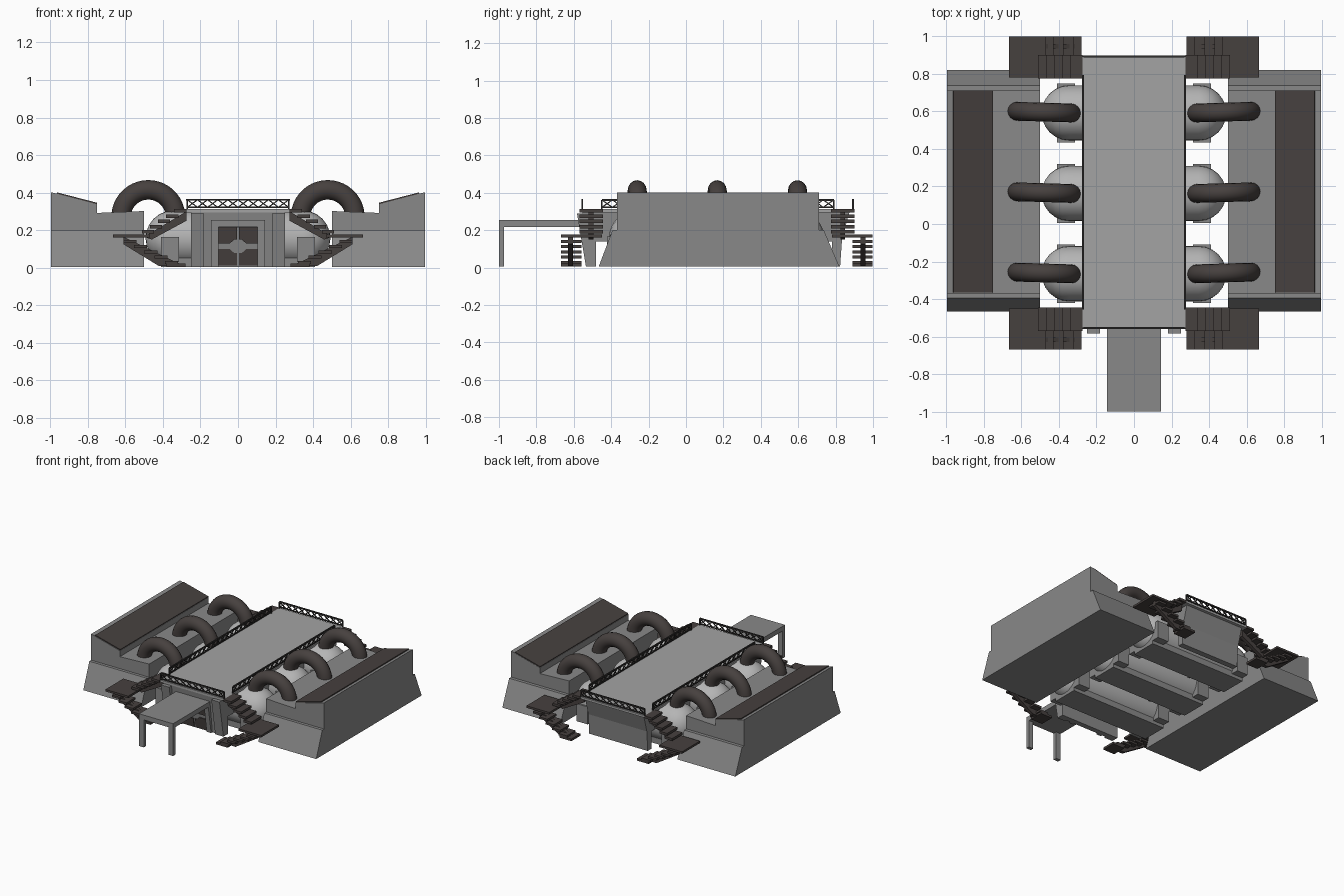
import bpy, bmesh, math
from mathutils import Vector, Matrix

if "Cube" in bpy.data.objects:
    bpy.data.objects.remove(bpy.data.objects["Cube"])

def material(name, r, g, b):
    m = bpy.data.materials.new(name)
    m.diffuse_color = (r, g, b, 1)
    m.use_nodes = True
    m.node_tree.nodes["Principled BSDF"].inputs["Base Color"].default_value = m.diffuse_color
    return m

WALL = material("wall grey", .25, .25, .25)
ROOF = material("roof light grey", .37, .37, .37)
TANK = material("tank pale grey", .46, .46, .46)
DARK = material("dark brown metal", .062, .052, .049)
RAIL = material("rail black", .03, .028, .027)
MIDY = .165  # front and back stairs mirror about this line

def finish(bm, name, mat, smooth=False):
    bmesh.ops.recalc_face_normals(bm, faces=bm.faces)
    me = bpy.data.meshes.new(name)
    bm.to_mesh(me)
    bm.free()
    ob = bpy.data.objects.new(name, me)
    bpy.context.collection.objects.link(ob)
    me.materials.append(mat)
    if smooth:
        bpy.context.view_layer.objects.active = ob
        ob.select_set(True)
        bpy.ops.object.shade_smooth_by_angle(angle=math.radians(35))
        ob.select_set(False)
    return ob

def loft(bm, rings, closed=False):
    """Skin equal-length rings of points and cap both ends."""
    vs = [[bm.verts.new(p) for p in r] for r in rings]
    n = len(vs[0])
    for a, b in zip(vs, vs[1:]):
        for i in range(n):
            bm.faces.new((a[i], a[(i + 1) % n], b[(i + 1) % n], b[i]))
    bm.faces.new(vs[0])
    bm.faces.new(vs[-1][::-1])

def box(bm, x0, x1, y0, y1, z0, z1):
    loft(bm, [[(x0, y0, z), (x1, y0, z), (x1, y1, z), (x0, y1, z)] for z in (z0, z1)])

def prism_y(bm, xz, y0, y1):
    loft(bm, [[(x, y, z) for x, z in xz] for y in (y0, y1)])

def prism_x(bm, yz, x0, x1):
    loft(bm, [[(x, y, z) for y, z in yz] for x in (x0, x1)])

def bar(bm, a, b, t):
    a, b = Vector(a), Vector(b)
    rot = (b - a).to_track_quat('Z', 'Y').to_matrix().to_4x4()
    m = Matrix.Translation((a + b) / 2) @ rot @ Matrix.Diagonal((t, t, (b - a).length, 1))
    bmesh.ops.create_cube(bm, size=1, matrix=m)

# Side bunkers: battered base, stepped top, dark sloping panel
for s, side in ((-1, "left"), (1, "right")):
    bm = bmesh.new()
    loft(bm, [[(s * .5, y0, z), (s * .995, y0, z), (s * .995, y1, z), (s * .5, y1, z)]
              for y0, y1, z in ((-.467, .82, .005), (-.393, .737, .2))])
    prism_y(bm, [(s * x, z) for x, z in ((.5, .19), (.995, .19), (.995, .402),
                                        (.75, .338), (.75, .292), (.5, .302))], -.37, .712)
    finish(bm, side + "_bunker", WALL)
    bm = bmesh.new()
    prism_y(bm, [(s * x, z) for x, z in ((.752, .337), (.965, .392), (.963, .401), (.75, .346))],
            -.366, .71)
    finish(bm, side + "_roof_panel", DARK)

# Central hall: front wall, back wall, upper side walls, roof deck
bm = bmesh.new()
prism_x(bm, [(-.52, .005), (-.48, .005), (-.48, .3), (-.555, .3)], -.25, .25)
prism_x(bm, [(.78, .005), (.824, .005), (.835, .16), (.875, .3), (.78, .3)], -.25, .25)
for s in (-1, 1):
    box(bm, s * .23, s * .25, -.5, .8, .14, .3)
finish(bm, "hall_walls", WALL)
bm = bmesh.new()
box(bm, -.275, .275, -.558, .897, .295, .312)
finish(bm, "roof_deck", ROOF)

# Door surround and four dark door panels
bm = bmesh.new()
face = [(-.535, .005), (-.5, .005), (-.5, .25), (-.575, .25)]
for s in (-1, 1):
    prism_x(bm, face, s * .145, s * .108)
    prism_x(bm, [(-.535, .005), (-.5, .005), (-.5, .29), (-.583, .29)], s * .25, s * .18)
prism_x(bm, [(-.566, .215), (-.5, .215), (-.5, .25), (-.575, .25)], -.145, .145)
finish(bm, "door_surround", WALL)
bm = bmesh.new()
for s in (-1, 1):
    for z0, z1, c in ((.012, .1, 1), (.128, .215, -1)):
        n0, n1 = (z1, z1 - .022) if c == 1 else (z0, z0 + .022)
        far = z0 if c == 1 else z1
        prof = [(.108, far), (.108, n0), (.045, n0), (.02, n1), (.02, n1), (.006, n1), (.006, far)]
        prof.pop(3)
        loft(bm, [[(s * x, -.518 - z * .13 + d, z) for x, z in prof] for d in (-.008, .001)])
finish(bm, "door_panels", DARK)

# Front porch: slab with two legs
bm = bmesh.new()
box(bm, -.145, .145, -1, -.53, .217, .254)
for s in (-1, 1):
    box(bm, s * .105, s * .145, -1, -.972, .005, .22)
finish(bm, "porch", WALL)

# Tanks across the hall, with cradles and arched pipes
for k, cy in enumerate((-.265, .163, .592)):
    bm = bmesh.new()
    R, cz, half = .147, .158, .345
    xs = [(-half - R * math.cos(a), R * math.sin(a))
          for a in [math.radians(d) for d in (3, 15, 30, 45, 60, 75, 90)]]
    xs += [(-x, r) for x, r in reversed(xs)]
    loft(bm, [[(x, cy + r * math.cos(t), cz + r * math.sin(t))
               for t in [i * math.tau / 32 for i in range(32)]] for x, r in xs])
    finish(bm, "tank_%d" % k, TANK, True)
    bm = bmesh.new()
    for s in (-1, 1):
        box(bm, s * .315, s * .41, cy - .157, cy + .157, .03, .165)
    box(bm, -.41, .41, cy - .1, cy + .1, .005, .08)
    finish(bm, "tank_cradle_%d" % k, WALL)
    for s in (-1, 1):
        bm = bmesh.new()
        rings = []
        for i in range(25):
            a = math.radians(-12 + 204 * i / 24)
            ring = []
            for j in range(16):
                t = j * math.tau / 16
                r = .145 + .052 * math.cos(t)
                x = r * math.cos(a)
                ring.append((s * .478 + x, cy + .05 * math.sin(t) + .03 * s * x + .004,
                             .27 + r * math.sin(a)))
            rings.append(ring)
        loft(bm, rings)
        finish(bm, "arched_pipe", DARK, True)

# Truss railings around the deck
def railing(name, a, b, n):
    bm = bmesh.new()
    a, b = Vector(a), Vector(b)
    lo, hi = Vector((0, 0, .322)), Vector((0, 0, .362))
    bar(bm, a + lo, b + lo, .008)
    bar(bm, a + hi, b + hi, .01)
    for i in range(n):
        p, q = a.lerp(b, i / n), a.lerp(b, (i + 1) / n)
        bar(bm, p + lo, q + hi, .006)
        bar(bm, p + hi, q + lo, .006)
    for p in (a, b):
        bar(bm, p + Vector((0, 0, .31)), p + hi, .009)
    finish(bm, name, RAIL)

railing("front_railing", (-.27, -.555, 0), (.27, -.555, 0), 10)
railing("back_railing", (-.27, .893, 0), (.27, .893, 0), 10)
for s in (-1, 1):
    railing("side_railing", (s * .271, -.45, 0), (s * .271, .79, 0), 22)

# Switchback stairs on all four corners
for s in (-1, 1):
    for f in (1, -1):
        bm = bmesh.new()
        Y = lambda y: y if f == 1 else 2 * MIDY - y
        def tread(x0, x1, y0, y1, z0, z1):
            box(bm, s * x0, s * x1, Y(y0), Y(y1), z0, z1)
        for i in range(5):  # upper flight
            x, z = .275 + .043 * i, .312 - .028 * i
            tread(x, x + .065, -.57, -.445, z - .018, z)
        tread(.47, .665, -.668, -.45, .16, .176)  # landing
        for i in range(5):  # lower flight
            x, z = .55 - .055 * i, .148 - .028 * i
            tread(x - .01, x + .06, -.668, -.56, z - .016, z)
        tread(.28, .38, -.668, -.56, .005, .022)
        for y, prof in ((-.508, ((.275, .3), (.275, .25), (.46, .15), (.5, .165))),
                        (-.617, ((.61, .165), (.61, .125), (.42, .008), (.28, .008), (.31, .02)))):
            loft(bm, [[(s * x, Y(y + d), z) for x, z in prof] for d in (-.013, .013)])
        finish(bm, ("front" if f == 1 else "back") + "_stairs", DARK)
